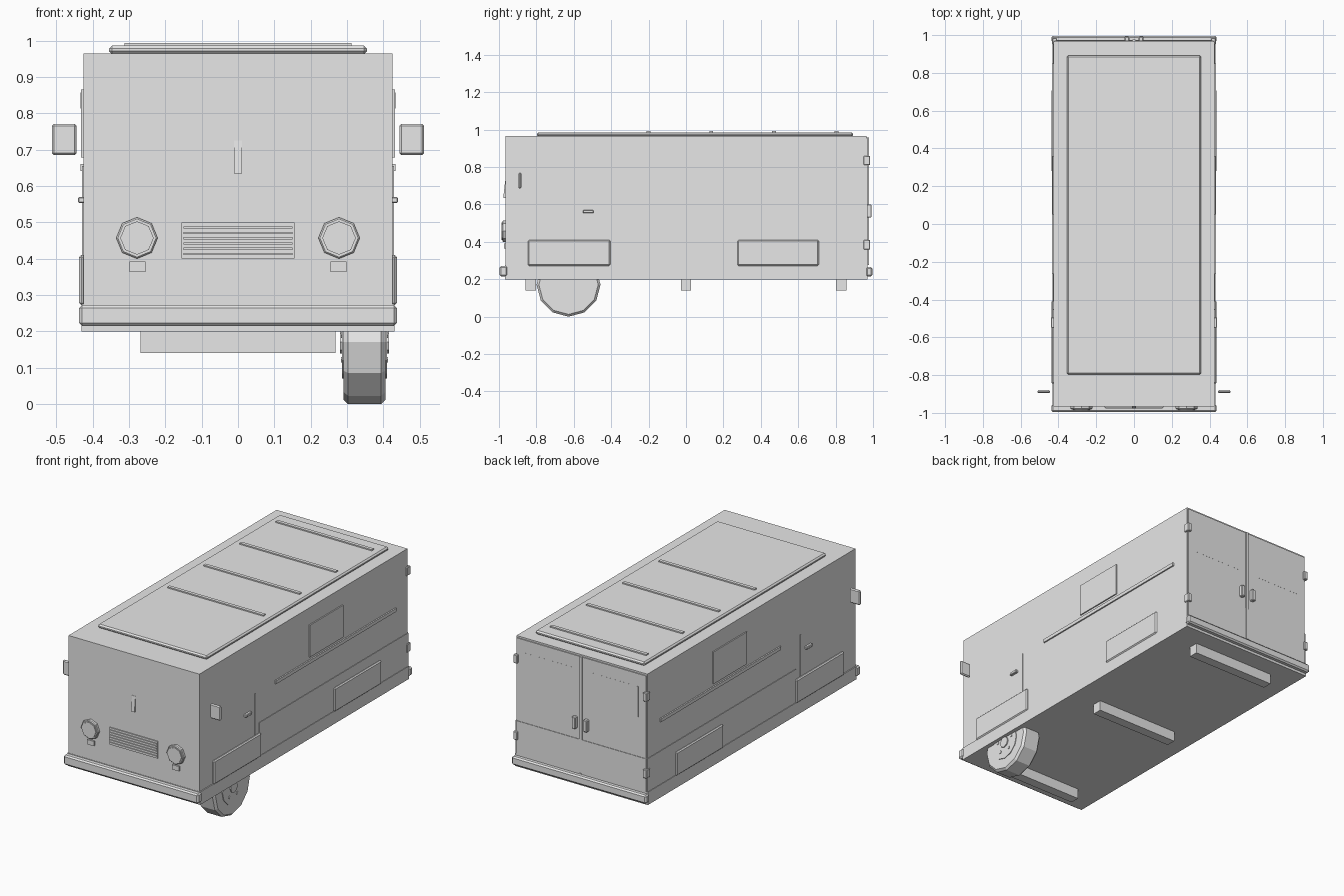
import bpy, bmesh, math
from mathutils import Matrix

cube = bpy.data.objects.get("Cube")
if cube:
    bpy.data.objects.remove(cube, do_unlink=True)

grey = bpy.data.materials.new("plain grey")
grey.use_nodes = True
grey.diffuse_color = (0.8, 0.8, 0.8, 1)
grey.node_tree.nodes["Principled BSDF"].inputs["Base Color"].default_value = (0.8, 0.8, 0.8, 1)


def finish(name, bm):
    bmesh.ops.recalc_face_normals(bm, faces=bm.faces)
    mesh = bpy.data.meshes.new(name)
    bm.to_mesh(mesh)
    bm.free()
    mesh.materials.append(grey)
    obj = bpy.data.objects.new(name, mesh)
    bpy.context.collection.objects.link(obj)
    return obj


def box(name, x, y, z, bevel=0):
    """Box from (low, high) ranges, with an optional chamfer."""
    bm = bmesh.new()
    bmesh.ops.create_cube(bm, size=1)
    for v in bm.verts:
        for axis, (low, high) in enumerate((x, y, z)):
            v.co[axis] = low if v.co[axis] < 0 else high
    if bevel:
        bmesh.ops.bevel(bm, geom=bm.edges[:], offset=bevel, segments=1, affect='EDGES')
    return finish(name, bm)


def pair(name, x, y, z, bevel=0):
    """The same box on the left and the right."""
    box("left_" + name, x, y, z, bevel)
    box("right_" + name, (-x[1], -x[0]), y, z, bevel)


def disc(name, centre, radius, depth, sides, axis, turn=0, bevel=0, inner=None):
    """Regular prism along an axis, optionally with a narrower outer end."""
    bm = bmesh.new()
    bmesh.ops.create_cone(bm, cap_ends=True, segments=sides, radius1=radius,
                          radius2=inner or radius, depth=depth)
    if bevel:
        rims = [e for e in bm.edges if abs(e.verts[0].co.z - e.verts[1].co.z) < 1e-5]
        bmesh.ops.bevel(bm, geom=rims, offset=bevel, segments=1, affect='EDGES')
    tilt = Matrix.Rotation(math.pi / 2, 4, 'Y' if axis == 'X' else 'X')
    bm.transform(Matrix.Translation(centre) @ tilt @ Matrix.Rotation(turn, 4, 'Z'))
    return finish(name, bm)


# Body shell, lower panel and sill
box("body", (-0.425, 0.425), (-0.965, 0.965), (0.2, 0.965))
box("lower_panel", (-0.428, 0.428), (-0.41, 0.968), (0.2, 0.47))
box("sill", (-0.431, 0.431), (-0.967, 0.97), (0.2, 0.275))

# Bumpers
box("front_bumper", (-0.437, 0.437), (-0.996, -0.955), (0.215, 0.272), 0.008)
box("back_bumper", (-0.437, 0.437), (0.962, 0.996), (0.215, 0.265), 0.008)

# Roof panel with cross ribs
box("roof_panel", (-0.355, 0.355), (-0.797, 0.893), (0.963, 0.986), 0.008)
for i in range(4):
    y = -0.2 + i * 0.335
    box(f"roof_rib_{i + 1}", (-0.312, 0.312), (y - 0.01, y + 0.01), (0.98, 0.993))

# Side fittings
pair("side_window", (0.42, 0.432), (0.05, 0.36), (0.678, 0.866))
pair("side_rail", (0.42, 0.433), (-0.265, 0.85), (0.641, 0.661))
pair("door_seam", (0.42, 0.429), (-0.455, -0.45), (0.272, 0.655))
pair("door_handle", (0.42, 0.44), (-0.55, -0.495), (0.553, 0.57), 0.003)
pair("front_arch_panel", (0.42, 0.437), (-0.845, -0.405), (0.272, 0.41), 0.006)
pair("back_arch_panel", (0.42, 0.437), (0.275, 0.71), (0.272, 0.41), 0.006)
pair("mirror", (0.444, 0.512), (-0.896, -0.88), (0.685, 0.771), 0.006)

# Headlights and indicators
for side, sx in (("left", 1), ("right", -1)):
    disc(side + "_headlight_ring", (sx * 0.278, -0.97, 0.457), 0.057, 0.024, 8, 'Y',
         0, 0.004)
    disc(side + "_headlight_lens", (sx * 0.278, -0.976, 0.457), 0.046, 0.022, 8, 'Y')
pair("indicator", (0.254, 0.298), (-0.974, -0.96), (0.364, 0.392))

# Grille with slats
box("grille", (-0.156, 0.156), (-0.971, -0.96), (0.4, 0.5))
for i in range(6):
    z = 0.41 + i * 0.0145
    box(f"grille_slat_{i + 1}", (-0.15, 0.15), (-0.976, -0.965), (z, z + 0.006))

# Sloping nose bracket
nose = box("nose_bracket", (-0.011, 0.011), (-0.977, -0.962), (0.635, 0.725))
for v in nose.data.vertices:
    if v.co.z > 0.7 and v.co.y < -0.97:
        v.co.y = -0.967

# Back doors
pair("back_door", (0.004, 0.42), (0.96, 0.971), (0.275, 0.955))
pair("back_door_lower", (0.004, 0.422), (0.96, 0.974), (0.275, 0.47))
pair("back_window", (0.06, 0.37), (0.965, 0.9715), (0.7, 0.88))
box("back_door_post", (-0.008, 0.008), (0.962, 0.978), (0.275, 0.957))
pair("back_handle", (0.025, 0.05), (0.965, 0.992), (0.53, 0.6), 0.004)
for name, z in (("upper", 0.835), ("lower", 0.385)):
    pair(name + "_hinge", (0.408, 0.433), (0.95, 0.985), (z - 0.025, z + 0.025), 0.003)

# Underside beams
for name, y in (("front", -0.83), ("middle", 0), ("back", 0.83)):
    box(name + "_beam", (-0.268, 0.268), (y - 0.028, y + 0.028), (0.14, 0.21))

# Single front wheel with rim, hub and lugs
wx, wy, wz = 0.348, -0.628, 0.171
disc("tyre", (wx, wy, wz), 0.171, 0.115, 12, 'X', 0, 0.012)
disc("rim", (wx, wy, wz), 0.1, 0.123, 12, 'X')
disc("hub", (wx, wy, wz), 0.032, 0.136, 8, 'X')
for i in range(5):
    a = i * math.tau / 5
    disc(f"lug_{i + 1}", (wx, wy + 0.06 * math.sin(a), wz + 0.06 * math.cos(a)),
         0.009, 0.13, 6, 'X')
